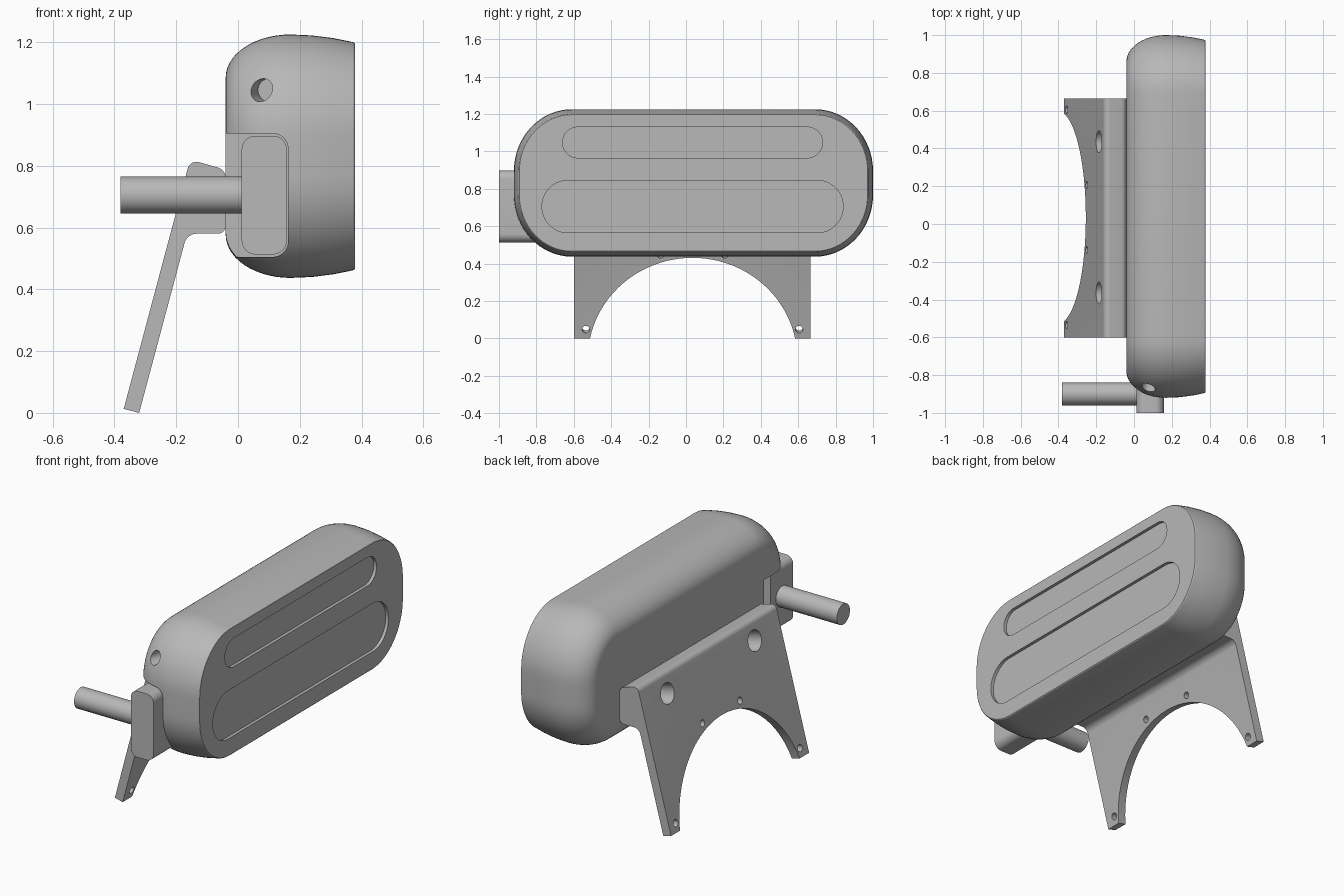
import bpy, bmesh, math
from mathutils import Vector

cube = bpy.data.objects.get("Cube")
if cube:
    bpy.data.objects.remove(cube, do_unlink=True)

grey = bpy.data.materials.new("plain grey")
grey.use_nodes = True
grey.diffuse_color = (0.48, 0.48, 0.48, 1)
grey.node_tree.nodes["Principled BSDF"].inputs["Base Color"].default_value = (0.48, 0.48, 0.48, 1)


def rounded(corners, steps=10):
    """Outline of (u, v, radius) corners, each rounded by its radius."""
    out = []
    for i, (u, v, r) in enumerate(corners):
        p = Vector((u, v))
        if r == 0:
            out.append(p)
            continue
        a = (Vector(corners[i - 1][:2]) - p).normalized() * r
        b = (Vector(corners[(i + 1) % len(corners)][:2]) - p).normalized() * r
        for k in range(steps + 1):
            t = k / steps * math.pi / 2
            out.append(p + a * (1 - math.sin(t)) + b * (1 - math.cos(t)))
    return out


def loft(name, rings):
    """Skin matching rings of points and close both ends."""
    bm = bmesh.new()
    rows = [[bm.verts.new(p) for p in ring] for ring in rings]
    n = len(rows[0])
    for r0, r1 in zip(rows, rows[1:]):
        for i in range(n):
            j = (i + 1) % n
            bm.faces.new((r0[i], r0[j], r1[j], r1[i]))
    bm.faces.new(rows[0])
    bm.faces.new(rows[-1])
    bmesh.ops.recalc_face_normals(bm, faces=bm.faces[:])
    mesh = bpy.data.meshes.new(name)
    bm.to_mesh(mesh)
    bm.free()
    mesh.materials.append(grey)
    obj = bpy.data.objects.new(name, mesh)
    bpy.context.collection.objects.link(obj)
    return obj


def prism_y(name, outline, y0, y1):
    return loft(name, [[(u, y, v) for u, v in outline] for y in (y0, y1)])


def rod(name, start, end, radius, sides=40):
    start, end = Vector(start), Vector(end)
    turn = (end - start).to_track_quat('Z', 'Y')
    ring = [turn @ Vector((math.cos(a), math.sin(a), 0)) * radius
            for a in (2 * math.pi * i / sides for i in range(sides))]
    return loft(name, [[c + p for p in ring] for c in (start, end)])


def carve(obj, cutters):
    bpy.context.view_layer.objects.active = obj
    for cutter in cutters:
        mod = obj.modifiers.new("cut", 'BOOLEAN')
        mod.operation = 'DIFFERENCE'
        mod.solver = 'EXACT'
        mod.object = cutter
        bpy.ops.object.modifier_apply(modifier=mod.name)
        bpy.data.objects.remove(cutter, do_unlink=True)


# Housing: rounded outline, domed towards the back
CY, CZ, HY, HZ = 0.04, 0.831, 0.96, 0.394


def housing_ring(x, inset):
    pts = []
    for q in range(4):
        sy, sz = ((1, 1), (-1, 1), (-1, -1), (1, -1))[q]
        for k in range(17):
            a = math.pi / 2 * k / 16
            if q % 2:
                a = math.pi / 2 - a
            pts.append((x, CY + sy * (HY - 0.31 + (0.31 - inset) * math.cos(a)),
                        CZ + sz * (HZ - 0.33 + (0.33 - inset) * math.sin(a))))
    return pts


rings = []
for k in range(14, -1, -1):
    t = math.pi / 2 * k / 14
    rings.append(housing_ring(0.17 - 0.21 * math.sin(t), 0.14 * (1 - math.cos(t))))
for x, inset in ((0.24, 0.003), (0.31, 0.012), (0.374, 0.025), (0.378, 0.029)):
    rings.append(housing_ring(x, inset))
housing = loft("housing", rings)


def slot(y0, y1, z0, z1):
    r = (z1 - z0) / 2 - 0.0005
    outline = rounded([(y0, z0, r), (y1, z0, r), (y1, z1, r), (y0, z1, r)], 16)
    return loft("slot_cutter", [[(x, u, v) for u, v in outline] for x in (0.36, 0.45)])


pocket = rounded([(-0.2, 0.505, 0), (0.162, 0.505, 0.05),
                  (0.162, 0.905, 0.05), (-0.2, 0.905, 0)])
carve(housing, [
    slot(-0.66, 0.73, 0.965, 1.13),
    slot(-0.77, 0.84, 0.565, 0.845),
    prism_y("pocket_cutter", pocket, -1.1, -0.66),
    rod("port_cutter", (0.03, -1.0, 1.045), (0.1, -0.8, 1.045), 0.037),
])

# Lever pad and handle
pad = prism_y("lever_pad", rounded([(0.012, 0.513, 0.045), (0.158, 0.513, 0.045),
                                    (0.158, 0.897, 0.045), (0.012, 0.897, 0.045)]), -1.0, -0.79)
handle = rod("lever_handle", (-0.38, -0.9, 0.705), (0.02, -0.9, 0.705), 0.06)

# Stand: leaning plate with a thick top block
stand = prism_y("stand", rounded([
    (-0.37, 0.013, 0), (-0.32, 0, 0), (-0.165, 0.58, 0.03), (-0.04, 0.58, 0.025),
    (-0.04, 0.787, 0.025), (-0.155, 0.82, 0.03)]), -0.6, 0.665)
LEAN = math.radians(15)
up = Vector((math.sin(LEAN), 0, math.cos(LEAN)))
out = Vector((math.cos(LEAN), 0, -math.sin(LEAN)))


def stand_cutter(y, s, radius, sides=32):
    c = Vector((-0.37, y, 0.013)) + up * s
    return rod("stand_cutter", c - out * 0.1, c + out * 0.3, radius, sides)


cutters = [stand_cutter(0.035, -0.114, 0.56, 128)]
for side in (-1, 1):
    for dy, s, radius in ((0.57, 0.05, 0.02), (0.172, 0.463, 0.019), (0.4, 0.715, 0.058)):
        cutters.append(stand_cutter(0.035 + side * dy, s, radius))
carve(stand, cutters)

# Smooth curved faces, keep edges sharp
for obj in (housing, pad, handle, stand):
    bpy.ops.object.select_all(action='DESELECT')
    obj.select_set(True)
    bpy.context.view_layer.objects.active = obj
    bpy.ops.object.shade_smooth_by_angle(angle=math.radians(30))
